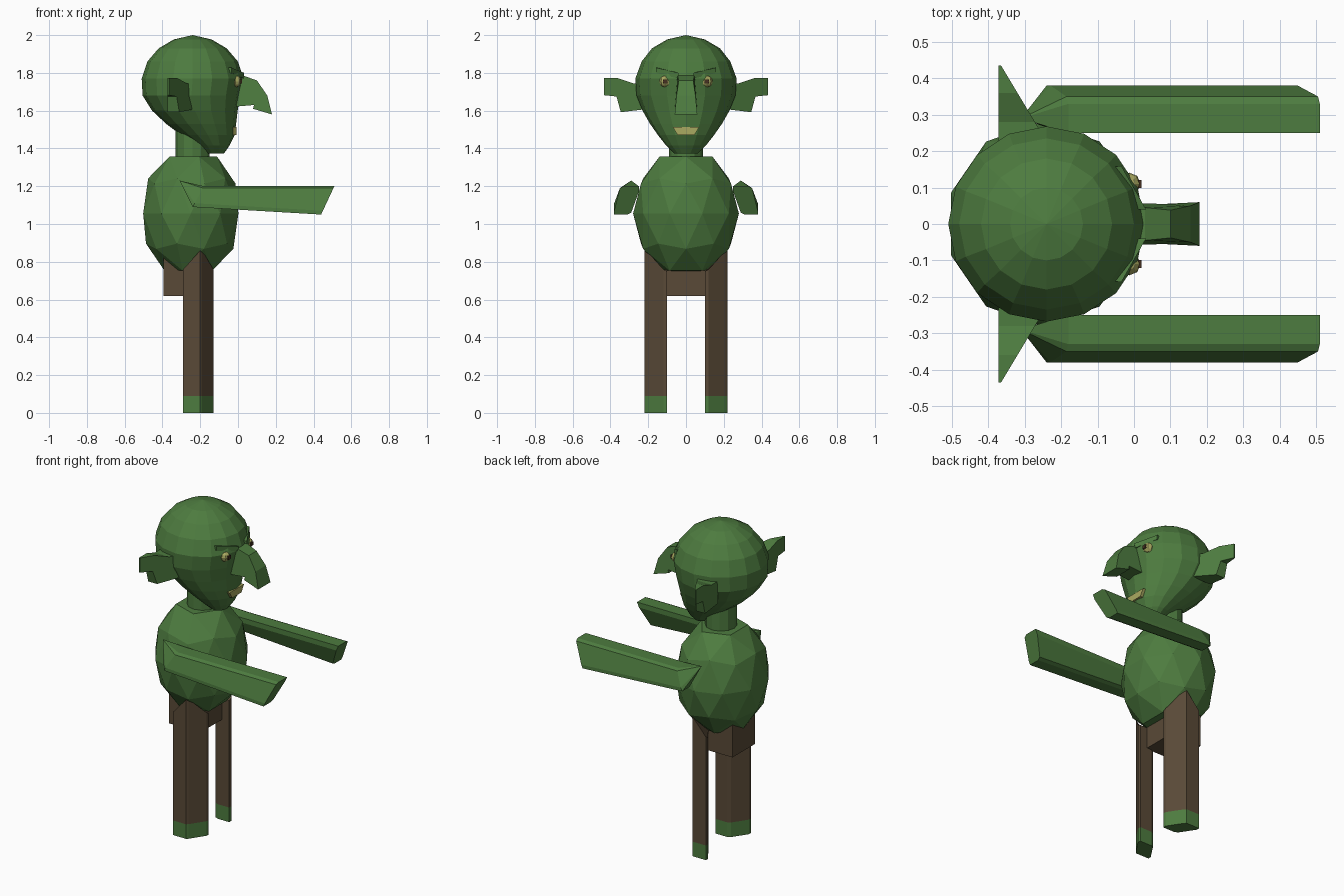
import bpy, bmesh
from math import sin, cos, pi
from mathutils import Vector

if "Cube" in bpy.data.objects:
    bpy.data.objects.remove(bpy.data.objects["Cube"])


def mat(name, rgb):
    m = bpy.data.materials.new(name)
    m.diffuse_color = (*rgb, 1)
    m.use_nodes = True
    m.node_tree.nodes["Principled BSDF"].inputs["Base Color"].default_value = m.diffuse_color
    return m


GREEN = mat("green_skin", (.075, .2, .05))
BROWN = mat("brown_cloth", (.1, .068, .038))
CREAM = mat("pale_yellow", (.4, .4, .12))
DARK = mat("dark_brown", (.06, .03, .015))


def finish(name, bm, m):
    bmesh.ops.recalc_face_normals(bm, faces=bm.faces)
    me = bpy.data.meshes.new(name)
    bm.to_mesh(me)
    bm.free()
    me.materials.append(m)
    ob = bpy.data.objects.new(name, me)
    bpy.context.collection.objects.link(ob)
    return ob


def loft(name, rings, m, start=None, end=None):
    """Skin closed rings; each end is a flat cap, or a fan to a point."""
    bm = bmesh.new()
    rv = [[bm.verts.new(p) for p in r] for r in rings]
    n = len(rv[0])
    for a, b in zip(rv, rv[1:]):
        for i in range(n):
            bm.faces.new((a[i], a[(i + 1) % n], b[(i + 1) % n], b[i]))
    for ring, tip in ((rv[0], start), (rv[-1], end)):
        if tip is None:
            bm.faces.new(ring)
        else:
            t = bm.verts.new(tip)
            for i in range(n):
                bm.faces.new((ring[i], ring[(i + 1) % n], t))
    return finish(name, bm, m)


def hull(name, pts, m):
    bm = bmesh.new()
    for p in pts:
        bm.verts.new(p)
    bmesh.ops.convex_hull(bm, input=bm.verts)
    return finish(name, bm, m)


def box(name, lo, hi, m):
    return hull(name, [(x, y, z) for x in (lo[0], hi[0])
                       for y in (lo[1], hi[1]) for z in (lo[2], hi[2])], m)


def ellipse(x0, x1, ry, z, n=16):
    c, r = (x0 + x1) / 2, (x1 - x0) / 2
    return [(c + r * cos(2 * pi * i / n), ry * sin(2 * pi * i / n), z) for i in range(n)]


# head: rings of back x, front x, half width, height, narrowing to the chin
head = [(-.34, -.14, .10, 1.977), (-.42, -.06, .18, 1.93), (-.48, 0, .235, 1.86),
        (-.51, .03, .268, 1.77), (-.505, .012, .262, 1.68), (-.455, -.002, .23, 1.60),
        (-.38, -.01, .19, 1.53), (-.30, -.018, .148, 1.47), (-.215, -.045, .105, 1.415),
        (-.165, -.075, .06, 1.372)]
loft("head", [ellipse(*r) for r in head], GREEN, start=(-.24, 0, 2))

# neck
loft("neck", [ellipse(-.33, -.15, .09, z, 12) for z in (1.3, 1.55)], GREEN)

# torso: faceted ball with flattened poles
bm = bmesh.new()
bmesh.ops.create_icosphere(bm, subdivisions=2, radius=1)
for v in bm.verts:
    v.co = Vector((-.25 + v.co.x * .265, v.co.y * .28,
                   1.055 + max(-.305, min(.305, v.co.z * .355))))
finish("torso", bm, GREEN)

# hips
box("hips", (-.395, -.11, .62), (-.18, .11, .85), BROWN)

# nose: hooked side profile, widening to the tip
nose = [(-.03, 1.77, .045), (.03, 1.785, .045), (.1, 1.76, .038), (.155, 1.68, .05),
        (.18, 1.58, .06), (.08, 1.61, .055), (.085, 1.63, .055), (-.03, 1.62, .058)]
loft("nose", [[(x, s * w, z) for x, z, w in nose] for s in (-1, 1)], GREEN)

# mouth
mouth = [(-.07, 1.513), (.07, 1.513), (.045, 1.472), (-.045, 1.472)]
loft("mouth", [[(x, y, z) for y, z in mouth] for x in (-.1, -.008)], CREAM)

LEG = [(-.13, .10), (-.13, .12), (-.19, .21), (-.20, .22),
       (-.29, .22), (-.29, .20), (-.23, .11), (-.21, .10)]
LEG_TOP = [.75, .76, .86, .86, .76, .75, .75, .75]
EAR = [(.22, 1.745), (.28, 1.745), (.36, 1.772), (.435, 1.772), (.435, 1.682),
       (.368, 1.675), (.345, 1.592), (.22, 1.607)]


def arm_ring(x_top, x_bottom, b, s):
    sec = [(.25, 1.17), (.25, 1.20), (.33, 1.20), (.35, 1.19),
           (.38, b + .02), (.38, b), (.31, b), (.29, b + .01)]
    return [(x_top + (x_bottom - x_top) * (1.2 - z) / (1.2 - b), s * y, z) for y, z in sec]


for s, side in ((-1, "right"), (1, "left")):
    # foot and trouser leg
    loft(side + "_foot", [[(x, s * y, z) for x, y in LEG] for z in (0, .09)], GREEN)
    loft(side + "_leg", [[(x, s * y, .09) for x, y in LEG],
                         [(x, s * y, z) for (x, y), z in zip(LEG, LEG_TOP)]], BROWN)
    # arm, slanted at the hand and pointed at the shoulder
    loft(side + "_arm", [arm_ring(-.18, -.24, 1.09, s), arm_ring(.51, .44, 1.05, s)],
         GREEN, start=(-.31, s * .29, 1.23))
    # ear, tapering in thickness towards the tip
    loft(side + "_ear", [[(-.372, s * y, z) for y, z in EAR],
                         [(-.365 + (.435 - y) * .6, s * y, z) for y, z in EAR]], GREEN)
    # eye and pupil
    bm = bmesh.new()
    bmesh.ops.create_uvsphere(bm, u_segments=8, v_segments=6, radius=.031)
    bmesh.ops.translate(bm, verts=bm.verts, vec=(-.013, s * .11, 1.755))
    finish(side + "_eye", bm, CREAM)
    box(side + "_pupil", (0, s * .11 - .011, 1.743), (.02, s * .11 + .011, 1.765), DARK)
    # brow
    hull(side + "_brow", [(-.1, s * .15, 1.83), (-.035, s * .16, 1.828), (-.035, s * .16, 1.80),
                          (-.06, s * .04, 1.80), (.033, s * .04, 1.80), (.033, s * .04, 1.77),
                          (-.1, s * .15, 1.80)], GREEN)
